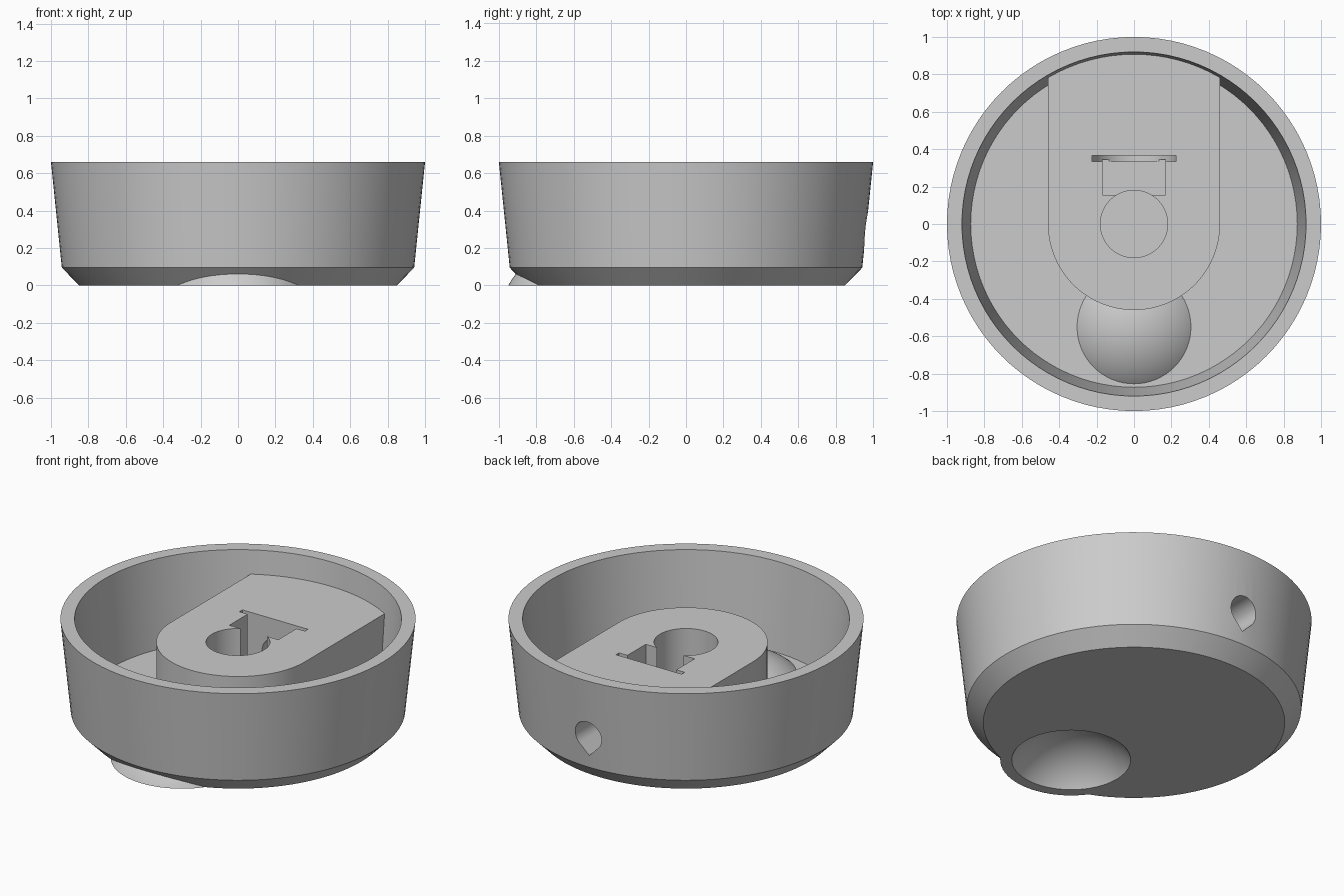
import bpy
import bmesh
from math import sin, cos, pi, radians, sqrt
from mathutils import Vector

if "Cube" in bpy.data.objects:
    bpy.data.objects.remove(bpy.data.objects["Cube"])

SEGMENTS = 96
RIM_Z, FLOOR_Z, BLOCK_Z = 0.66, 0.12, 0.515
DOME_Y, DOME_SINK = -0.55, 0.22      # centre of the front dome, below the ground plane
PORT_Z = 0.30                        # height of the cable port axis

grey = bpy.data.materials.new("plain grey")
grey.use_nodes = True
grey.diffuse_color = (0.6, 0.6, 0.6, 1)
grey.node_tree.nodes["Principled BSDF"].inputs["Base Color"].default_value = (0.6, 0.6, 0.6, 1)


def finish(name, bm):
    bmesh.ops.recalc_face_normals(bm, faces=bm.faces)
    mesh = bpy.data.meshes.new(name)
    bm.to_mesh(mesh)
    bm.free()
    mesh.materials.append(grey)
    obj = bpy.data.objects.new(name, mesh)
    bpy.context.collection.objects.link(obj)
    return obj


def lathe(name, profile):
    """Turn an (r, z) profile, starting and ending on the axis, about z."""
    bm = bmesh.new()
    verts = [bm.verts.new((r, 0, z)) for r, z in profile]
    edges = [bm.edges.new(pair) for pair in zip(verts, verts[1:])]
    bmesh.ops.spin(bm, geom=verts + edges, cent=(0, 0, 0), axis=(0, 0, 1),
                   angle=2 * pi, steps=SEGMENTS, use_duplicate=False)
    bmesh.ops.remove_doubles(bm, verts=bm.verts, dist=0.0001)
    return finish(name, bm)


def prism(name, points, start, end, axis="z"):
    """Extrude an outline along z (outline in xy) or y (outline in xz)."""
    bm = bmesh.new()
    place = (lambda a, b: (a, b, start)) if axis == "z" else (lambda a, b: (a, start, b))
    face = bm.faces.new([bm.verts.new(place(a, b)) for a, b in points])
    result = bmesh.ops.extrude_face_region(bm, geom=[face])
    moved = [v for v in result["geom"] if isinstance(v, bmesh.types.BMVert)]
    shift = Vector((0, 0, end - start)) if axis == "z" else Vector((0, end - start, 0))
    bmesh.ops.translate(bm, verts=moved, vec=shift)
    return finish(name, bm)


def ball(name, radius):
    bm = bmesh.new()
    bmesh.ops.create_uvsphere(bm, u_segments=64, v_segments=48, radius=radius)
    bmesh.ops.translate(bm, verts=bm.verts, vec=(0, DOME_Y, -DOME_SINK))
    return finish(name, bm)


def arc(radius, first, last, steps, centre=(0, 0)):
    angles = [radians(first + (last - first) * i / steps) for i in range(steps + 1)]
    return [(centre[0] + radius * cos(a), centre[1] + radius * sin(a)) for a in angles]


def rectangle(x, low, high):
    return [(-x, low), (x, low), (x, high), (-x, high)]


def combine(target, tool, operation):
    mod = target.modifiers.new(operation.lower(), "BOOLEAN")
    mod.operation, mod.solver, mod.object = operation, "EXACT", tool
    bpy.ops.object.select_all(action="DESELECT")
    bpy.context.view_layer.objects.active = target
    target.select_set(True)
    bpy.ops.object.modifier_apply(modifier=mod.name)
    bpy.data.objects.remove(tool)


# Flared cup with a chamfered foot, run slightly below ground for a clean trim
base = lathe("round_base", [(0, -0.05), (0.80, -0.05), (0.942, 0.095), (1, RIM_Z),
                            (0.92, RIM_Z), (0.873, FLOOR_Z), (0, FLOOR_Z)])

# Raised block: round at the front, running into the wall at the back
outline = arc(0.46, 180, 360, 48) + arc(0.92, 60, 120, 24)
combine(base, prism("block", outline, 0.1, BLOCK_Z), "UNION")

# Hollow dome through the floor, and the flat underside
combine(base, ball("dome", sqrt(0.40 ** 2 + DOME_SINK ** 2)), "UNION")
combine(base, ball("dome_cavity", sqrt(0.335 ** 2 + DOME_SINK ** 2)), "DIFFERENCE")
combine(base, prism("ground_trim", rectangle(2, -2, 2), -2, 0), "DIFFERENCE")

# Round well and the square slot behind it
combine(base, prism("well", arc(0.18, 0, 355, 71), 0.07, 0.6), "DIFFERENCE")
combine(base, prism("slot", rectangle(0.168, 0.155, 0.345), 0.12, 0.6), "DIFFERENCE")

# Thin flange slit with a rounded bottom
flange = arc(0.225, 180, 360, 48, (0, PORT_Z)) + [(0.225, 0.6), (-0.225, 0.6)]
combine(base, prism("flange_slit", flange, 0.335, 0.365, "y"), "DIFFERENCE")

# Teardrop cable port out through the back wall
drop = arc(0.09, -45, 225, 40, (0, PORT_Z)) + [(0, PORT_Z - 0.09 * sqrt(2))]
combine(base, prism("cable_port", drop, 0.35, 1.2, "y"), "DIFFERENCE")

bpy.ops.object.select_all(action="DESELECT")
base.select_set(True)
bpy.context.view_layer.objects.active = base
bpy.ops.object.shade_smooth_by_angle(angle=radians(25))
